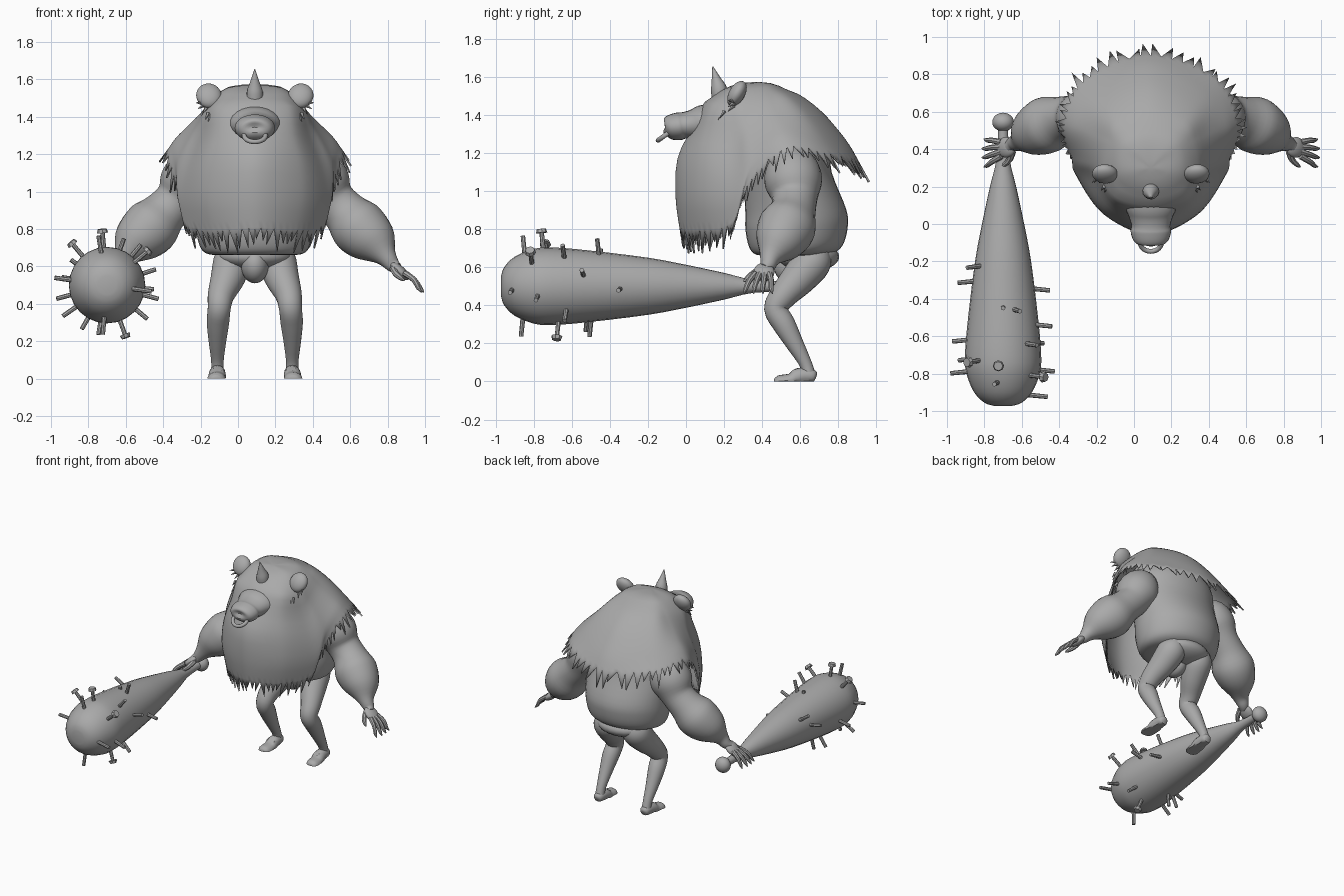
import bpy, bmesh, math, random
from mathutils import Vector, Matrix

if "Cube" in bpy.data.objects:
    bpy.data.objects.remove(bpy.data.objects["Cube"])

random.seed(4)
CX = 0.09  # symmetry plane of the creature
grey = bpy.data.materials.new("plain grey")
grey.diffuse_color = (0.40, 0.40, 0.40, 1)
grey.use_nodes = True
grey.node_tree.nodes["Principled BSDF"].inputs["Base Color"].default_value = grey.diffuse_color


def finish(name, bm, angle=40):
    bmesh.ops.recalc_face_normals(bm, faces=bm.faces)
    me = bpy.data.meshes.new(name)
    bm.to_mesh(me)
    bm.free()
    me.materials.append(grey)
    ob = bpy.data.objects.new(name, me)
    bpy.context.collection.objects.link(ob)
    bpy.ops.object.select_all(action='DESELECT')
    ob.select_set(True)
    bpy.context.view_layer.objects.active = ob
    bpy.ops.object.shade_smooth_by_angle(angle=math.radians(angle))
    return ob


def spline(pts, t):
    """Catmull-Rom point at t in 0..len-1, any dimension."""
    n = len(pts) - 1
    i = min(int(t), n - 1)
    f = t - i
    p0, p1, p2, p3 = (pts[min(max(k, 0), n)] for k in (i - 1, i, i + 1, i + 2))
    return [0.5 * (2 * b + (c - a) * f + (2 * a - 5 * b + 4 * c - d) * f * f
                   + (3 * b - a - 3 * c + d) * f ** 3) for a, b, c, d in zip(p0, p1, p2, p3)]


def skin(bm, rings):
    vs = [[bm.verts.new(p) for p in r] for r in rings]
    n = len(vs[0])
    for a, b in zip(vs, vs[1:]):
        for j in range(n):
            bm.faces.new((a[j], a[(j + 1) % n], b[(j + 1) % n], b[j]))
    bm.faces.new(vs[0])
    bm.faces.new(vs[-1])


def tube(bm, pts, n=20, sub=4):
    """Round limb through (x, y, z, radius) points."""
    m = (len(pts) - 1) * sub
    s = [spline(pts, i / sub) for i in range(m + 1)]
    c = [Vector(p[:3]) for p in s]
    u, old, rings = None, None, []
    for i in range(m + 1):
        d = (c[min(i + 1, m)] - c[max(i - 1, 0)]).normalized()
        u = d.orthogonal().normalized() if u is None else old.rotation_difference(d) @ u
        old, w, r = d, d.cross(u), max(s[i][3], 0.001)
        rings.append([c[i] + r * (math.cos(a) * u + math.sin(a) * w)
                      for a in (2 * math.pi * k / n for k in range(n))])
    skin(bm, rings)


def ball(bm, loc, size, rot=None, seg=24):
    mat = Matrix.Translation(loc) @ (rot or Matrix()) @ Matrix.Diagonal((*size, 1))
    bmesh.ops.create_uvsphere(bm, u_segments=seg, v_segments=seg * 2 // 3, radius=1, matrix=mat)


def rod(bm, a, b, r1, r2, seg=8):
    a, b = Vector(a), Vector(b)
    q = (b - a).to_track_quat('Z', 'Y').to_matrix().to_4x4()
    bmesh.ops.create_cone(bm, cap_ends=True, segments=seg, radius1=r1, radius2=r2,
                          depth=(b - a).length, matrix=Matrix.Translation((a + b) / 2) @ q)


# Shaggy mane: guide strands from crown to hem (half width, y, z), front to back
top = (0, .3, 1.57)
strands = [
    [top, (0, .2, 1.54), (0, .1, 1.47), (0, .03, 1.33), (0, -.045, 1.17), (0, -.055, .97), (0, -.035, .81)],
    [top, (.1, .22, 1.54), (.18, .14, 1.46), (.20, .09, 1.31), (.24, .06, 1.15), (.25, .05, .96), (.22, .06, .8)],
    [top, (.15, .27, 1.55), (.25, .25, 1.45), (.30, .25, 1.3), (.37, .25, 1.12), (.40, .26, .97), (.375, .24, .84)],
    [top, (.15, .33, 1.555), (.25, .33, 1.47), (.31, .33, 1.36), (.38, .34, 1.24), (.42, .35, 1.15), (.42, .335, 1.06)],
    [top, (.14, .4, 1.56), (.22, .44, 1.50), (.29, .47, 1.42), (.36, .5, 1.35), (.42, .52, 1.29), (.46, .53, 1.235)],
    [top, (.1, .43, 1.57), (.17, .53, 1.51), (.23, .61, 1.43), (.28, .68, 1.34), (.32, .73, 1.26), (.345, .77, 1.2)],
    [top, (0, .45, 1.565), (0, .59, 1.51), (0, .71, 1.42), (0, .80, 1.32), (0, .86, 1.24), (0, .90, 1.17)],
]
loop = strands + [[(-x, y, z) for x, y, z in s] for s in strands[-2:0:-1]]
COLS, ROWS, G = 156, 18, len(loop)
bm = bmesh.new()
crown = bm.verts.new((CX, .3, 1.57))
cols = []
for c in range(COLS):
    t = c * G / COLS
    i = int(t)
    guide = [spline([loop[(i + k) % G][r] for k in (-1, 0, 1, 2)], 1 + t - i) for r in range(7)]
    path = [Vector(spline(guide, 6 * r / ROWS)) + Vector((CX, 0, 0)) for r in range(1, ROWS + 1)]
    cols.append([bm.verts.new(p) for p in path])
for c in range(COLS):
    a, b = cols[c], cols[(c + 1) % COLS]
    bm.faces.new((crown, a[0], b[0]))
    for r in range(ROWS - 1):
        bm.faces.new((a[r], a[r + 1], b[r + 1], b[r]))
# even out the crown
for k in range(25):
    for r in range(5):
        new = [(cols[c - 2][r].co + cols[c - 1][r].co + cols[c][r].co + cols[(c + 1) % COLS][r].co
                + cols[(c + 2) % COLS][r].co) / 5 for c in range(COLS)]
        for c in range(COLS):
            cols[c][r].co = new[c]
# pointed locks along the hem
for c in range(0, COLS, 2):
    a, m, b = cols[c], cols[c + 1], cols[(c + 2) % COLS]
    d = (m[-1].co - m[-3].co).normalized()
    slide = (b[-1].co - a[-1].co) * random.uniform(-.5, .5)
    tip = bm.verts.new(m[-1].co + d * random.uniform(.06, .14) + slide)
    bm.faces.new((a[-1], tip, m[-1]))
    bm.faces.new((m[-1], tip, b[-1]))
mane = finish("mane", bm, 50)
mod = mane.modifiers.new("thickness", 'SOLIDIFY')
mod.thickness = 0.01
mod.offset = -1

# Torso: elliptical rings (z, half width, y centre, half depth)
bm = bmesh.new()
prof = [(.66, .2, .55, .14), (.67, .26, .56, .2), (.71, .295, .575, .245), (.80, .315, .58, .268), (.9, .32, .577, .266),
        (1.1, .33, .53, .235), (1.25, .32, .5, .25), (1.4, .22, .45, .2), (1.48, .1, .42, .1)]
rings = []
for k in range(33):
    z, hx, yc, hy = spline(prof, k / 4)
    rings.append([(CX + hx * math.cos(a), yc + hy * math.sin(a), z)
                  for a in (2 * math.pi * j / 36 for j in range(36))])
skin(bm, rings)
finish("torso", bm)

# Loincloth
bm = bmesh.new()
ball(bm, (CX, .64, .655), (.2, .165, .08))
ball(bm, (CX, .56, .61), (.075, .1, .1))
finish("loincloth", bm)

# Head: muzzle flaring into a broad snout
bm = bmesh.new()
tube(bm, [(0, .2, 1.36, .1), (0, .1, 1.36, .095), (0, .04, 1.35, .08), (0, -.01, 1.345, .07), (0, -.04, 1.34, .073),
          (0, -.085, 1.335, .064), (0, -.108, 1.33, .045), (0, -.112, 1.33, .01)], 24)
for v in bm.verts:
    v.co.x = CX + v.co.x * 1.48
finish("muzzle", bm)

# Nose ring
bm = bmesh.new()
R, r = .057, .013
for k in range(28):
    a = 2 * math.pi * k / 28
    for j in range(10):
        b = 2 * math.pi * j / 10
        q = R + r * math.cos(b)
        bm.verts.new((q * math.cos(a), q * math.sin(a), r * math.sin(b)))
vs = list(bm.verts)
for k in range(28):
    for j in range(10):
        k2, j2 = (k + 1) % 28, (j + 1) % 10
        bm.faces.new((vs[k * 10 + j], vs[k2 * 10 + j], vs[k2 * 10 + j2], vs[k * 10 + j2]))
bm.transform(Matrix.Translation((CX, -.1, 1.3)) @ Matrix.Rotation(math.radians(36), 4, 'X'))
finish("nose_ring", bm)

# Horn
bm = bmesh.new()
tube(bm, [(CX, .18, 1.49, .045), (CX, .172, 1.54, .042), (CX, .158, 1.59, .024), (CX, .14, 1.655, .002)], 14)
finish("horn", bm)

for s, side in ((-1, "right"), (1, "left")):
    def P(x, y, z, *rest):
        return (CX + s * x, y, z, *rest)

    # Ear: tilted rounded shell with a fluffy base
    bm = bmesh.new()
    rot = Matrix.Rotation(math.radians(-30), 4, 'X') @ Matrix.Rotation(s * .35, 4, 'Y')
    ball(bm, P(.245, .268, 1.512), (.068, .042, .073), rot)
    for k in range(7):
        a = math.pi * (k / 6 + 1)
        base = Vector(P(.235 + .05 * math.cos(a), .25, 1.475 + .03 * math.sin(a)))
        rod(bm, base, base + Vector((s * .03 * math.cos(a), -.03, .035 * math.sin(a))), .012, .001, 5)
    finish(side + "_ear", bm)

    # Cheek tufts beside the eyes
    bm = bmesh.new()
    for k in range(8):
        b = Vector(P(.15 + .1 * k / 7, .12 + .08 * k / 7, 1.35 + .07 * k / 7))
        rod(bm, b, b + Vector((s * .015, -.02, -.035)), .011, .001, 5)
    finish(side + "_cheek_tufts", bm)

    # Arm: shoulder and bulging forearm
    bm = bmesh.new()
    tube(bm, [P(.22, .53, 1.15, .08), P(.31, .555, 1.11, .14), P(.365, .565, 1.04, .15), P(.415, .57, .96, .12),
              P(.48, .56, .89, .122), P(.555, .53, .81, .152), P(.64, .485, .73, .125), P(.70, .445, .655, .06),
              P(.735, .43, .61, .04), P(.76, .41, .59, .03)], 24)
    finish(side + "_arm", bm)

    # Hand: palm, spread fingers, thumb
    bm = bmesh.new()
    tilt = Matrix.Rotation(s * math.radians(42), 4, 'Y')
    ball(bm, P(.775, .41, .575), (.065, .055, .028), tilt)
    for k in range(4):
        f = k - 1.5
        tube(bm, [P(.80, .40 + .025 * f, .565, .017), P(.85, .39 + .038 * f, .53, .015),
                  P(.89 - .01 * abs(f), .38 + .045 * f, .485, .012), P(.908 - .01 * abs(f), .38 + .05 * f, .462, .003)], 8, 3)
    tube(bm, [P(.74, .39, .59, .02), P(.755, .345, .56, .017), P(.785, .315, .535, .012), P(.80, .305, .525, .003)], 8, 3)
    finish(side + "_hand", bm)

    # Leg: thigh, knee, calf, ankle
    bm = bmesh.new()
    tube(bm, [P(.11, .69, .69, .07), P(.12, .665, .63, .1), P(.145, .59, .54, .092), P(.18, .51, .45, .072),
              P(.19, .472, .38, .062), P(.197, .515, .30, .06), P(.20, .57, .2, .047), P(.2, .625, .1, .034),
              P(.2, .645, .04, .034)], 20)
    finish(side + "_leg", bm)

    # Foot: flat-soled wedge
    bm = bmesh.new()
    tube(bm, [P(.2, .685, .025, .012), P(.2, .67, .028, .034), P(.2, .61, .03, .043), P(.203, .54, .008, .048),
              P(.207, .49, 0, .046), P(.208, .468, 0, .03), P(.208, .462, 0, .008)], 16)
    for v in bm.verts:
        v.co.z = max(v.co.z * (.7 if v.co.y < .56 else 1), 0)
    finish(side + "_foot", bm)

# Club: tapered body along y with a pommel
AX, AZ = -.70, .50
shape = [(-.972, .05), (-.955, .10), (-.9, .155), (-.8, .196), (-.7, .204), (-.5, .187), (-.2, .15),
         (0, .113), (.2, .07), (.35, .035), (.55, .025)]
bm = bmesh.new()
tube(bm, [(AX, y, AZ, r) for y, r in shape], 24, 3)
finish("club", bm)
bm = bmesh.new()
ball(bm, (AX, .545, AZ), (.058, .05, .058))
finish("club_pommel", bm)

# Nails: (y, angle around the club, headed)
nails = [(-.83, 100, 0), (-.73, 95, 1), (-.44, 70, 0), (-.62, 50, 0), (-.79, 40, 1), (-.52, 18, 0), (-.33, -5, 0),
         (-.9, -8, 0), (-.76, -15, 0), (-.61, -40, 0), (-.65, -70, 1), (-.84, -95, 0), (-.48, -100, 0),
         (-.77, 172, 0), (-.29, 170, 0), (-.21, 145, 0), (-.6, 195, 0), (-.71, 130, 1), (-.7, 215, 0),
         (-.5, 240, 0), (-.43, 90, 0)]
bm = bmesh.new()
for y, deg, head in nails:
    rad = next(r0 + (r1 - r0) * (y - y0) / (y1 - y0)
               for (y0, r0), (y1, r1) in zip(shape, shape[1:]) if y0 <= y <= y1)
    a = math.radians(deg)
    d = Vector((math.cos(a), -.1, math.sin(a)))
    o = Vector((AX, y, AZ))
    reach = rad + (.02 if deg == 90 else .085)
    rod(bm, o + d * (rad - .04), o + d * reach, .013, .012)
    if head:
        rod(bm, o + d * (reach - .005), o + d * (reach + .015), .03, .024)
finish("club_nails", bm, 30)
